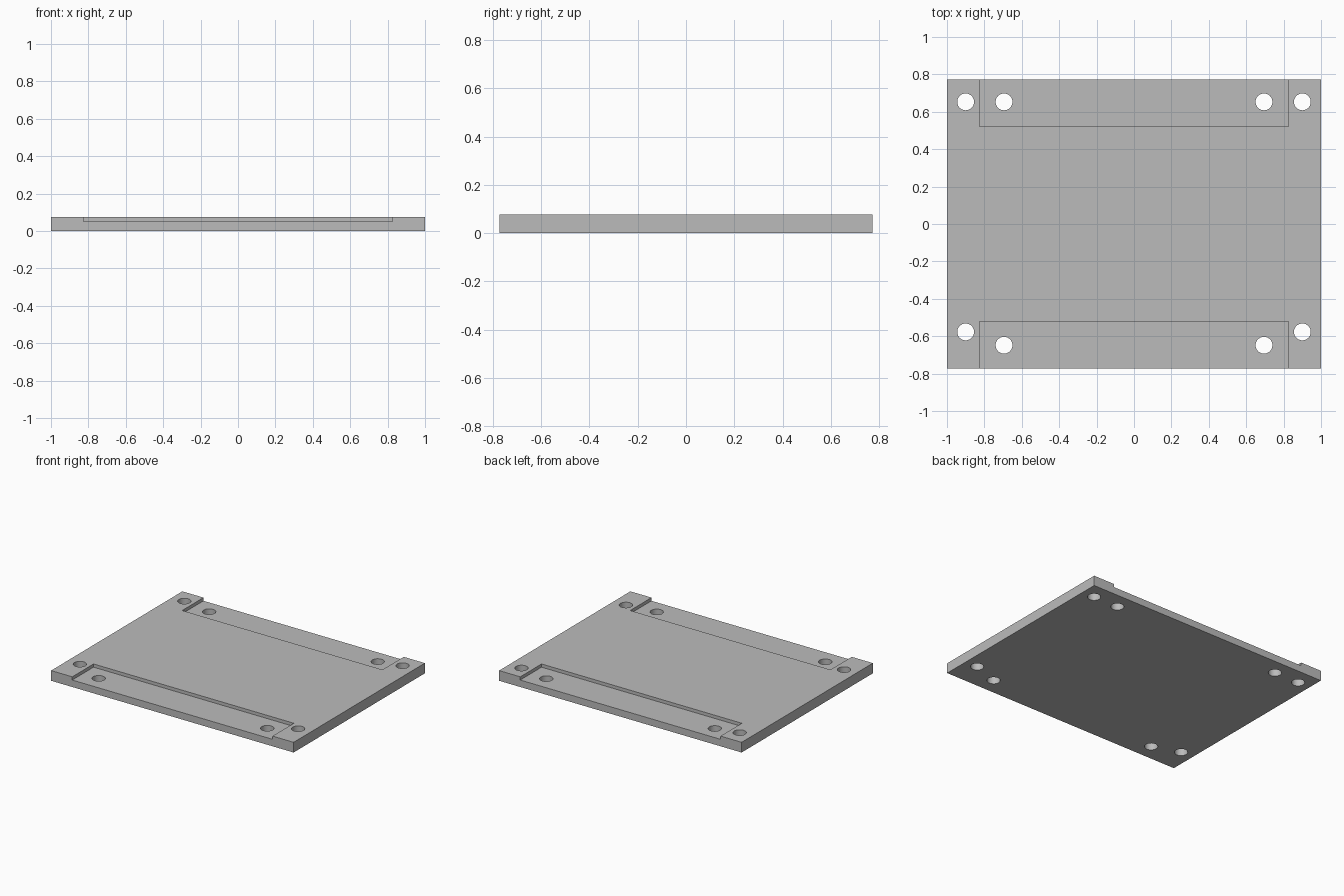
import bpy

default = bpy.data.objects.get("Cube")
if default:
    bpy.data.objects.remove(default, do_unlink=True)

WIDTH, DEPTH, HEIGHT = 2.0, 1.546, 0.076
RECESS_HALF, RECESS_Y, FLOOR_Z = 0.826, 0.522, 0.052
HOLE_RADIUS = 0.045

grey = bpy.data.materials.new("plain grey")
grey.use_nodes = True
colour = (0.5, 0.5, 0.5, 1)
grey.diffuse_color = colour
grey.node_tree.nodes["Principled BSDF"].inputs["Base Color"].default_value = colour


def box(name, low, high):
    """Box spanning two opposite corners."""
    centre = [(a + b) / 2 for a, b in zip(low, high)]
    bpy.ops.mesh.primitive_cube_add(size=1, location=centre)
    obj = bpy.context.object
    obj.name = name
    obj.scale = [b - a for a, b in zip(low, high)]
    bpy.ops.object.transform_apply(location=True, rotation=False, scale=True)
    obj.data.materials.append(grey)
    return obj


def cut(target, cutter):
    """Subtract the cutter, then discard it."""
    cutter.hide_render = True
    mod = target.modifiers.new("cut", 'BOOLEAN')
    mod.operation = 'DIFFERENCE'
    mod.solver = 'EXACT'
    mod.object = cutter
    bpy.context.view_layer.objects.active = target
    bpy.ops.object.modifier_apply(modifier=mod.name)
    bpy.data.objects.remove(cutter, do_unlink=True)


# Flat plate
plate = box("base_plate", (-WIDTH / 2, -DEPTH / 2, 0), (WIDTH / 2, DEPTH / 2, HEIGHT))

# Shallow recesses open to the front and back edges
for y_low, y_high in ((-1, -RECESS_Y), (RECESS_Y, 1)):
    cut(plate, box("recess_cutter", (-RECESS_HALF, y_low, FLOOR_Z),
                   (RECESS_HALF, y_high, 0.2)))

# Through holes: outer and inner pairs at the back, then at the front
for x, y in ((0.9, 0.653), (0.695, 0.653), (0.9, -0.577), (0.695, -0.648)):
    for side in (-1, 1):
        bpy.ops.mesh.primitive_cylinder_add(vertices=48, radius=HOLE_RADIUS, depth=1,
                                            location=(side * x, y, 0))
        hole = bpy.context.object
        hole.name = "hole_cutter"
        hole.data.materials.append(grey)
        cut(plate, hole)

# Smooth hole walls, crisp edges
bpy.ops.object.select_all(action='DESELECT')
plate.select_set(True)
bpy.context.view_layer.objects.active = plate
bpy.ops.object.shade_smooth_by_angle()
